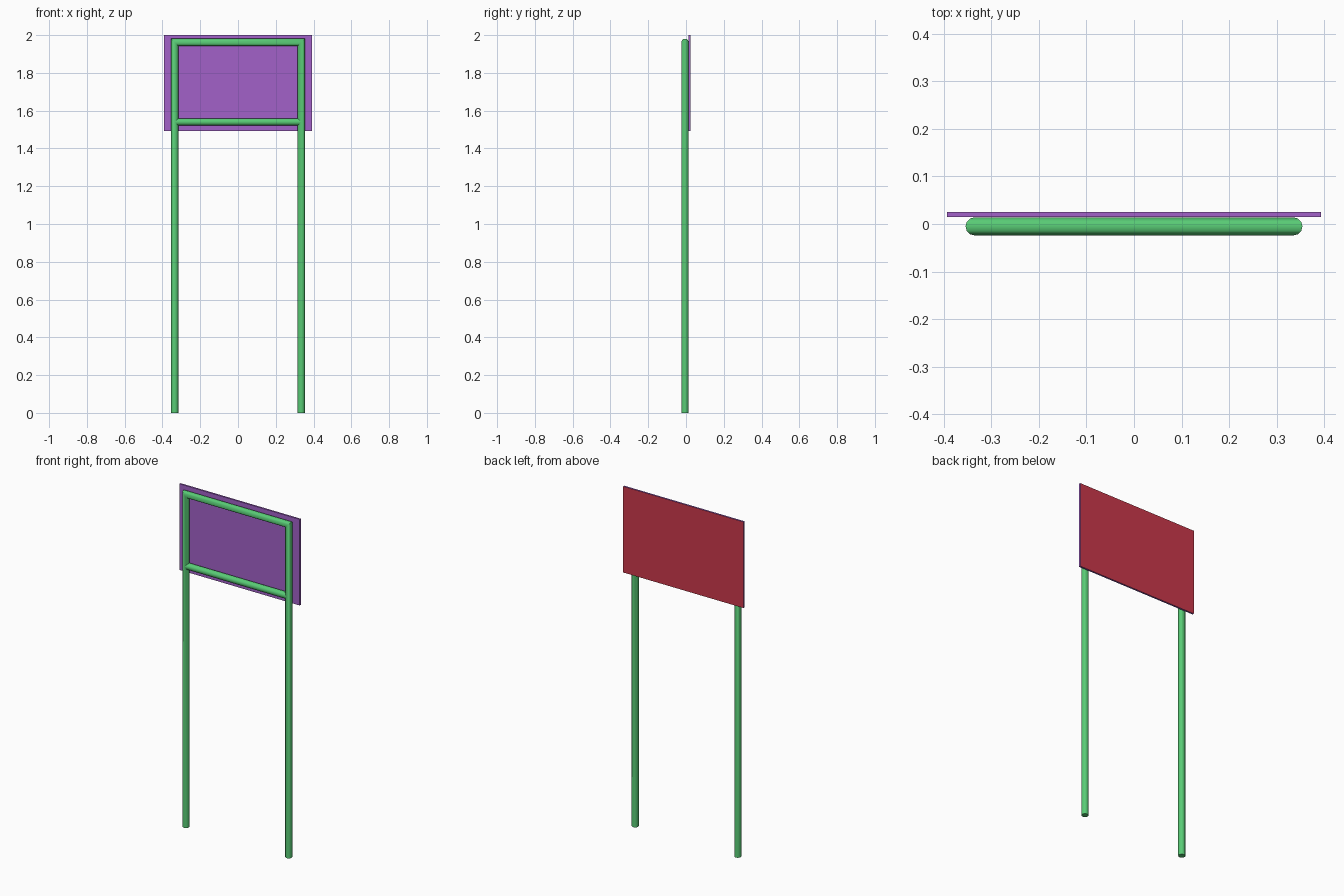
import bpy, bmesh, math

if "Cube" in bpy.data.objects:
    bpy.data.objects.remove(bpy.data.objects["Cube"])

SIDES = 12
R = 0.019          # tube radius
TUBE_Y = -0.005    # tube centre line depth


def material(name, color):
    m = bpy.data.materials.new(name)
    m.diffuse_color = (*color, 1)
    m.use_nodes = True
    m.node_tree.nodes["Principled BSDF"].inputs["Base Color"].default_value = m.diffuse_color
    return m


GREEN = material("green_paint", (0.10, 0.60, 0.18))
PURPLE = material("purple_front", (0.36, 0.12, 0.58))
RED = material("red_back", (0.60, 0.04, 0.07))


def finish(bm, name, mats, smooth=False):
    bmesh.ops.recalc_face_normals(bm, faces=bm.faces)
    me = bpy.data.meshes.new(name)
    bm.to_mesh(me)
    bm.free()
    ob = bpy.data.objects.new(name, me)
    bpy.context.collection.objects.link(ob)
    for m in mats:
        me.materials.append(m)
    if smooth:
        bpy.ops.object.select_all(action='DESELECT')
        ob.select_set(True)
        bpy.context.view_layer.objects.active = ob
        bpy.ops.object.shade_smooth_by_angle(angle=math.radians(40))
    return ob


def tube(name, stations):
    """Sweep a round section; each station is (x, z, side_x, side_z)."""
    bm = bmesh.new()
    rings = []
    for x, z, sx, sz in stations:
        ring = []
        for i in range(SIDES):
            a = math.tau * i / SIDES
            c, s = R * math.cos(a), R * math.sin(a)
            ring.append(bm.verts.new((x + sx * c, TUBE_Y + s, z + sz * c)))
        rings.append(ring)
    for a, b in zip(rings, rings[1:]):
        for i in range(SIDES):
            j = (i + 1) % SIDES
            bm.faces.new((a[i], a[j], b[j], b[i]))
    bm.faces.new(rings[0])
    bm.faces.new(rings[-1])
    return finish(bm, name, [GREEN], True)


# Two legs and top rail as one mitred tube
X, TOP = 0.335, 1.962
tube("leg_frame", [(-X, 0, -1, 0), (-X, TOP, -1, 1), (X, TOP, 1, 1), (X, 0, 1, 0)])

# Lower rail between the legs
tube("lower_rail", [(-X + 0.004, 1.54, 0, 1), (X - 0.004, 1.54, 0, 1)])

# Sign panel: purple front and edges, red back
bm = bmesh.new()
bmesh.ops.create_cube(bm, size=1)
for v in bm.verts:
    v.co = (v.co.x * 0.786, 0.0197 + v.co.y * 0.0106, 1.746 + v.co.z * 0.508)
bm.normal_update()
for f in bm.faces:
    f.material_index = 1 if f.normal.y > 0.5 else 0
finish(bm, "sign_panel", [PURPLE, RED])
